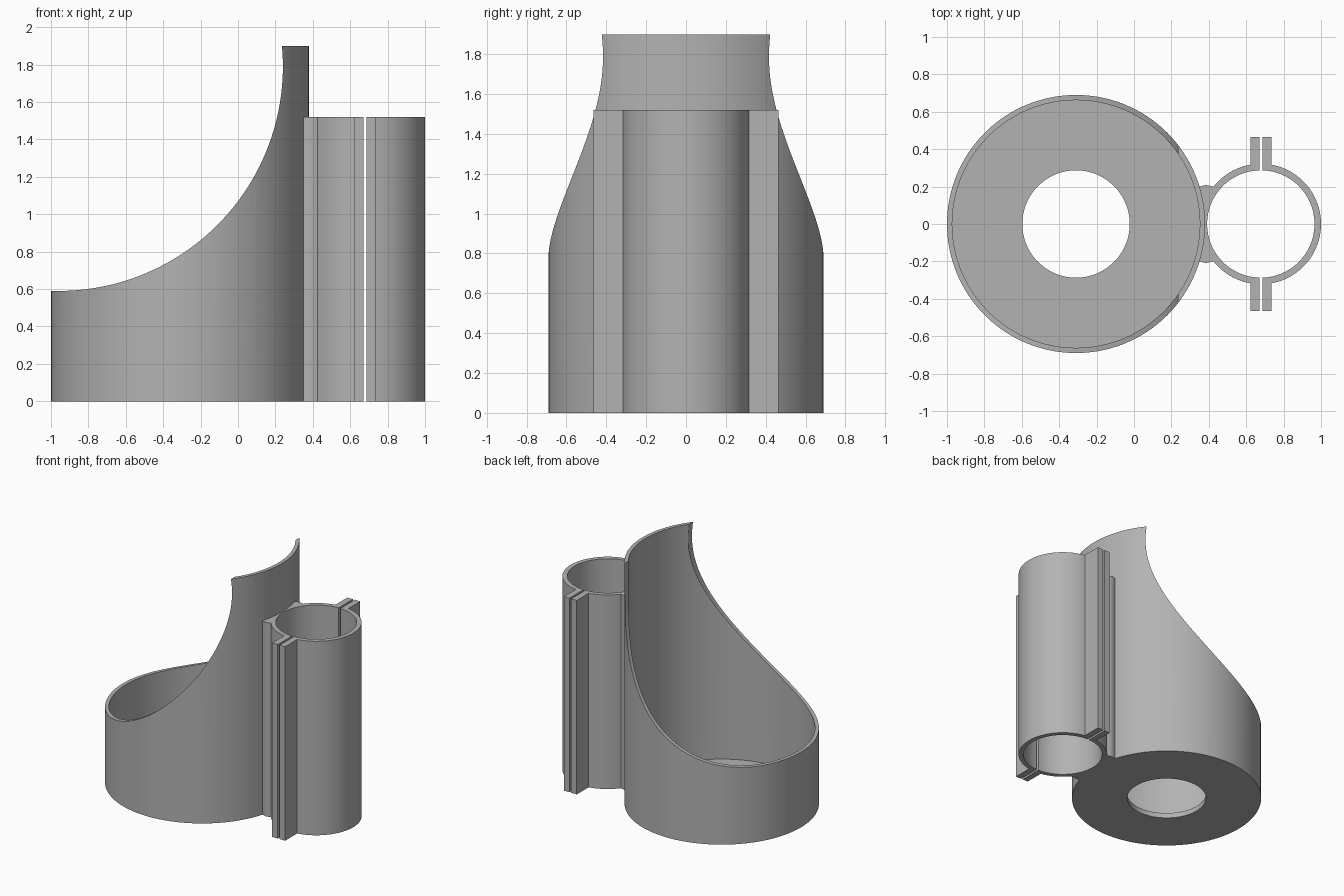
import bpy, bmesh
from math import sin, cos, asin, acos, sqrt, pi, tau, radians
from mathutils import Matrix, Vector

if "Cube" in bpy.data.objects:
    bpy.data.objects.remove(bpy.data.objects["Cube"])

CUP_X, CUP_R, CUP_IN, CUP_H = -0.31, 0.69, 0.662, 1.9
FLOOR, HOLE = 0.04, 0.287
CLAMP_X, CLAMP_R, CLAMP_IN, CLAMP_H = 0.678, 0.322, 0.287, 1.52
GAP, EAR, EAR_Y = 0.008, 0.056, 0.465

grey = bpy.data.materials.new("grey plastic")
grey.use_nodes = True
colour = (0.45, 0.45, 0.45, 1)
grey.diffuse_color = colour
grey.node_tree.nodes["Principled BSDF"].inputs["Base Color"].default_value = colour


def finish(name, bm):
    """Turn a bmesh into a shaded object."""
    bmesh.ops.recalc_face_normals(bm, faces=bm.faces)
    mesh = bpy.data.meshes.new(name)
    bm.to_mesh(mesh)
    bm.free()
    mesh.materials.append(grey)
    obj = bpy.data.objects.new(name, mesh)
    bpy.context.collection.objects.link(obj)
    return obj


def smooth(obj):
    bpy.ops.object.select_all(action='DESELECT')
    obj.select_set(True)
    bpy.context.view_layer.objects.active = obj
    bpy.ops.object.shade_smooth_by_angle(angle=radians(30))


def extrude(name, outline, height):
    """Raise a flat outline from the ground."""
    bm = bmesh.new()
    face = bm.faces.new([bm.verts.new((x, y, 0)) for x, y in outline])
    top = bmesh.ops.extrude_face_region(bm, geom=[face], use_keep_orig=True)
    verts = [v for v in top["geom"] if isinstance(v, bmesh.types.BMVert)]
    bmesh.ops.translate(bm, verts=verts, vec=(0, 0, height))
    smooth(finish(name, bm))


def arc(radius, start, end, n=48):
    steps = [start + (end - start) * i / n for i in range(n + 1)]
    return [(radius * cos(a), radius * sin(a)) for a in steps]


# Cup: a lathed wall and floor with a round drain hole
profile = [(HOLE, 0), (CUP_R, 0), (CUP_R, CUP_H), (CUP_IN, CUP_H),
           (CUP_IN, FLOOR), (HOLE, FLOOR)]
bm = bmesh.new()
ring = [bm.verts.new((r, 0, z)) for r, z in profile]
edges = [bm.edges.new((ring[i - 1], ring[i])) for i in range(len(ring))]
bmesh.ops.spin(bm, geom=ring + edges, cent=(0, 0, 0), axis=(0, 0, 1),
               angle=tau, steps=128)
bmesh.ops.remove_doubles(bm, verts=bm.verts, dist=0.0001)
bmesh.ops.translate(bm, verts=bm.verts, vec=(CUP_X, 0, 0))
cup = finish("cup", bm)

# Sweeping cut through the cup wall
bm = bmesh.new()
bmesh.ops.create_cone(bm, cap_ends=True, segments=192, radius1=1.2, radius2=1.2,
                      depth=2, matrix=Matrix.Translation((-0.96, 0, 1.79))
                      @ Matrix.Rotation(pi / 2, 4, 'X'))
cutter = finish("sweep_cutter", bm)
cutter.hide_render = True
mod = cup.modifiers.new("sweep", 'BOOLEAN')
mod.operation, mod.solver, mod.object = 'DIFFERENCE', 'EXACT', cutter
bpy.context.view_layer.objects.active = cup
bpy.ops.object.modifier_apply(modifier=mod.name)
bpy.data.objects.remove(cutter)
smooth(cup)

# Split clamp tube: two mirrored halves with ears
inner, outer = acos(GAP / CLAMP_IN), acos(EAR / CLAMP_R)
half = (arc(CLAMP_IN, -inner, inner) + [(GAP, EAR_Y), (EAR, EAR_Y)]
        + arc(CLAMP_R, outer, -outer) + [(EAR, -EAR_Y), (GAP, -EAR_Y)])
for name, side in (("clamp_left_half", 1), ("clamp_right_half", -1)):
    extrude(name, [(CLAMP_X + side * x, y) for x, y in half], CLAMP_H)

# Bridge between the cup wall and the clamp, with slightly bulged ends
mid_cup, mid_clamp, reach = CUP_R - 0.014, CLAMP_R - 0.016, 0.195
a, b = asin(reach / mid_cup), asin(reach / mid_clamp)
cup_side = [(CUP_X + x, y) for x, y in arc(mid_cup, -a, a, 24)]
clamp_side = [(CLAMP_X - x, y) for x, y in arc(mid_clamp, b, -b, 24)]
bulge = [(0.365, 0.204), (0.385, 0.208), (0.405, 0.204)]
extrude("bridge", cup_side + bulge + clamp_side
        + [(x, -y) for x, y in reversed(bulge)], CLAMP_H)
